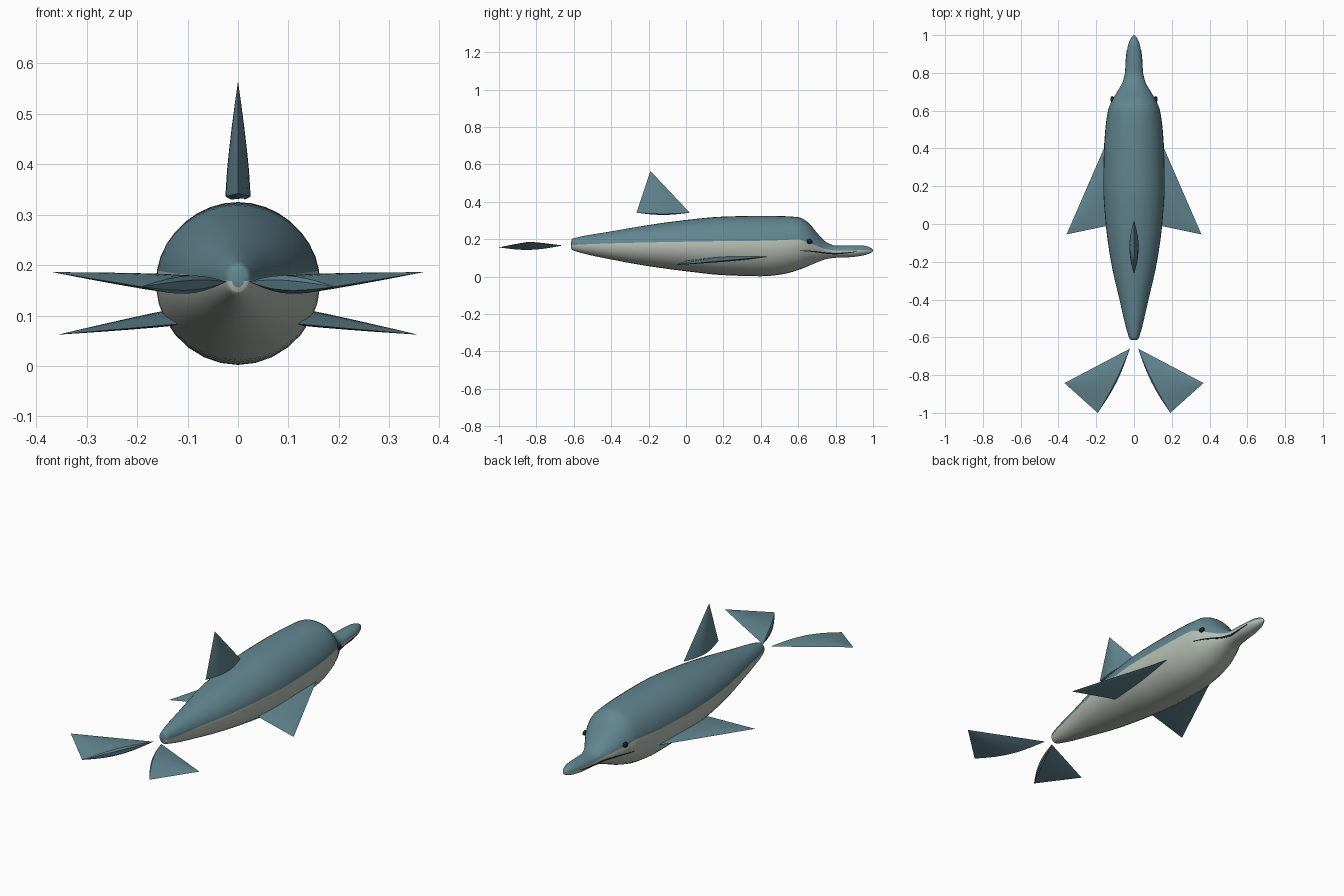
import bpy, bmesh, math
from mathutils import Vector

if "Cube" in bpy.data.objects:
    bpy.data.objects.remove(bpy.data.objects["Cube"])


def material(name, rgb):
    m = bpy.data.materials.new(name)
    m.diffuse_color = (*rgb, 1)
    m.use_nodes = True
    m.node_tree.nodes["Principled BSDF"].inputs["Base Color"].default_value = m.diffuse_color
    return m


BLUE = material("blue_grey", (0.122, 0.238, 0.279))
PALE = material("pale_belly", (0.47, 0.52, 0.46))
DARK = material("dark", (0.012, 0.015, 0.017))


def finish(name, bm, mats, angle=40):
    bmesh.ops.recalc_face_normals(bm, faces=bm.faces)
    me = bpy.data.meshes.new(name)
    bm.to_mesh(me)
    bm.free()
    for m in mats:
        me.materials.append(m)
    ob = bpy.data.objects.new(name, me)
    bpy.context.collection.objects.link(ob)
    bpy.ops.object.select_all(action='DESELECT')
    ob.select_set(True)
    bpy.context.view_layer.objects.active = ob
    bpy.ops.object.shade_smooth_by_angle(angle=math.radians(angle))
    return ob


# Body stations: y, half width, bottom z, top z, colour line z
ROWS = [
    (-0.615, 0.012, 0.155, 0.185, 0.168),
    (-0.61, 0.022, 0.145, 0.200, 0.169),
    (-0.595, 0.029, 0.137, 0.207, 0.170),
    (-0.40, 0.077, 0.092, 0.242, 0.178),
    (-0.20, 0.122, 0.056, 0.276, 0.183),
    (0.00, 0.150, 0.029, 0.303, 0.187),
    (0.20, 0.163, 0.008, 0.321, 0.190),
    (0.40, 0.159, 0.002, 0.325, 0.192),
    (0.50, 0.152, 0.010, 0.324, 0.195),
    (0.60, 0.138, 0.035, 0.318, 0.199),
    (0.65, 0.119, 0.055, 0.293, 0.183),
    (0.70, 0.090, 0.076, 0.235, 0.164),
    (0.75, 0.061, 0.094, 0.185, 0.147),
    (0.80, 0.048, 0.101, 0.166, 0.140),
    (0.88, 0.042, 0.104, 0.167, 0.140),
    (0.94, 0.033, 0.112, 0.167, 0.142),
    (0.975, 0.021, 0.121, 0.160, 0.142),
    (0.993, 0.010, 0.130, 0.151, 0.141),
    (1.00, 0.003, 0.137, 0.143, 0.140),
]


def station(y):
    """Smoothly interpolated body station at y."""
    i = max(k for k in range(len(ROWS) - 1) if ROWS[k][0] <= y or k == 0)
    a, b = ROWS[i], ROWS[i + 1]
    p, q = ROWS[max(i - 1, 0)], ROWS[min(i + 2, len(ROWS) - 1)]
    d = b[0] - a[0]
    t = (y - a[0]) / d
    out = []
    for k in range(1, 5):
        s = (b[k] - a[k]) / d

        def slope(u, v, w):
            s0, s1 = (v[k] - u[k]) / (v[0] - u[0]), (w[k] - v[k]) / (w[0] - v[0])
            return 2 * s0 * s1 / (s0 + s1) if s0 * s1 > 0 else 0
        m0 = slope(p, a, b) if i > 0 else s
        m1 = slope(a, b, q) if i + 2 < len(ROWS) else s
        out.append((2*t**3 - 3*t*t + 1) * a[k] + (t**3 - 2*t*t + t) * d * m0
                   + (3*t*t - 2*t**3) * b[k] + (t**3 - t*t) * d * m1)
    return out


# Body: rings split at the colour line
N = 16
bm = bmesh.new()
ys = [a[0] + (b[0] - a[0]) * j / 4 for a, b in zip(ROWS, ROWS[1:]) for j in range(4)] + [1.0]
rings = []
for y in ys:
    w, lo, hi, split = station(y)
    c, h = (lo + hi) / 2, (hi - lo) / 2
    a = math.asin(max(-0.9, min(0.9, (split - c) / h)))
    angs = [a + (math.pi - 2*a) * j / N for j in range(N)]
    angs += [math.pi - a + (math.pi + 2*a) * j / N for j in range(N)]
    rings.append([bm.verts.new((w * math.cos(t), y, c + h * math.sin(t))) for t in angs])
for r, s in zip(rings, rings[1:]):
    for j in range(2 * N):
        k = (j + 1) % (2 * N)
        bm.faces.new((r[j], r[k], s[k], s[j])).material_index = 0 if j < N else 1
bm.faces.new(rings[0])
bm.faces.new(rings[-1])
finish("body", bm, [BLUE, PALE], 80)


def fin(name, lead, trail, tip, normal, thick, bulge):
    """Lens-section triangular fin with a rounded root."""
    lead, trail, tip, n = (Vector(v) for v in (lead, trail, tip, normal))
    mid = (lead + trail) / 2
    chord = (trail - lead).normalized()
    out = tip - mid
    out = (out - chord * out.dot(chord)).normalized()
    bm = bmesh.new()
    M = 10
    us = [j / M for j in range(M)] + [1 - j / M for j in range(M)]
    loops = []
    for t in (-1, 0, 0.2, 0.4, 0.6, 0.8, 0.97):
        f = max(t, 0)
        ring = []
        for j, u in enumerate(us):
            side = (1 if j < M else -1) * math.sin(math.pi * u)
            # the negative level is the narrowed, bulging root cap
            half = thick * (1 - f ** 1.3) * (0.55 if t < 0 else 1)
            p = (lead.lerp(trail, u)).lerp(tip, f) + n * side * half
            if t <= 0:
                p -= out * bulge * math.sin(math.pi * u) * (1 if t < 0 else 0.5)
            ring.append(bm.verts.new(p))
        loops.append(ring)
    for r, s in zip(loops, loops[1:]):
        for j in range(2 * M):
            k = (j + 1) % (2 * M)
            bm.faces.new((r[j], r[k], s[k], s[j]))
    bm.faces.new(loops[0])
    end = bm.verts.new(tip)
    for j in range(2 * M):
        bm.faces.new((loops[-1][j], loops[-1][(j + 1) % (2 * M)], end))
    bmesh.ops.remove_doubles(bm, verts=bm.verts, dist=1e-5)
    return finish(name, bm, [BLUE])


fin("dorsal_fin", (0, 0.02, 0.342), (0, -0.265, 0.342), (0, -0.19, 0.565), (1, 0, 0), 0.025, 0.012)

for side, s in (("right", 1), ("left", -1)):
    # Pectoral fin and tail fluke
    fin(side + "_pectoral_fin", (s * 0.12, 0.49, 0.112), (s * 0.12, -0.005, 0.083),
        (s * 0.357, -0.055, 0.062), (s * 0.13, 0, 0.99), 0.014, 0.0)
    fin(side + "_tail_fluke", (s * 0.022, -0.66, 0.167), (s * 0.192, -1.0, 0.157),
        (s * 0.368, -0.842, 0.186), (s * -0.08, 0, 0.99), 0.018, 0.016)

    # Eye
    bm = bmesh.new()
    bmesh.ops.create_uvsphere(bm, u_segments=16, v_segments=10, radius=1)
    for v in bm.verts:
        v.co = (s * 0.115 + v.co.x * 0.010, 0.66 + v.co.y * 0.017, 0.188 + v.co.z * 0.013)
    finish(side + "_eye", bm, [DARK])

    # Mouth line: thin strip following the head
    MOUTH = [(0.61, 0.139), (0.68, 0.135), (0.74, 0.127), (0.80, 0.122), (0.86, 0.127), (0.92, 0.135)]
    bm = bmesh.new()
    prev = None
    for i in range(31):
        q = min(i / 6, 4.999)
        k = int(q)
        y, z = (MOUTH[k][d] + (MOUTH[k + 1][d] - MOUTH[k][d]) * (q - k) for d in (0, 1))
        w, lo, hi, _ = station(y)
        c, h = (lo + hi) / 2, (hi - lo) / 2
        half = 0.0035 * math.sin(math.pi * (0.08 + 0.88 * i / 30)) + 0.0005
        ring = []
        for dz, dx in ((-half, -0.003), (-half, 0.0015), (half, 0.0015), (half, -0.003)):
            x = w * math.sqrt(max(0.05, 1 - ((z + dz - c) / h) ** 2)) + dx
            ring.append(bm.verts.new((s * x, y, z + dz)))
        if prev:
            for j in range(4):
                bm.faces.new((prev[j], prev[(j + 1) % 4], ring[(j + 1) % 4], ring[j]))
        else:
            bm.faces.new(ring)
        prev = ring
    bm.faces.new(prev)
    finish(side + "_mouth_line", bm, [DARK])
